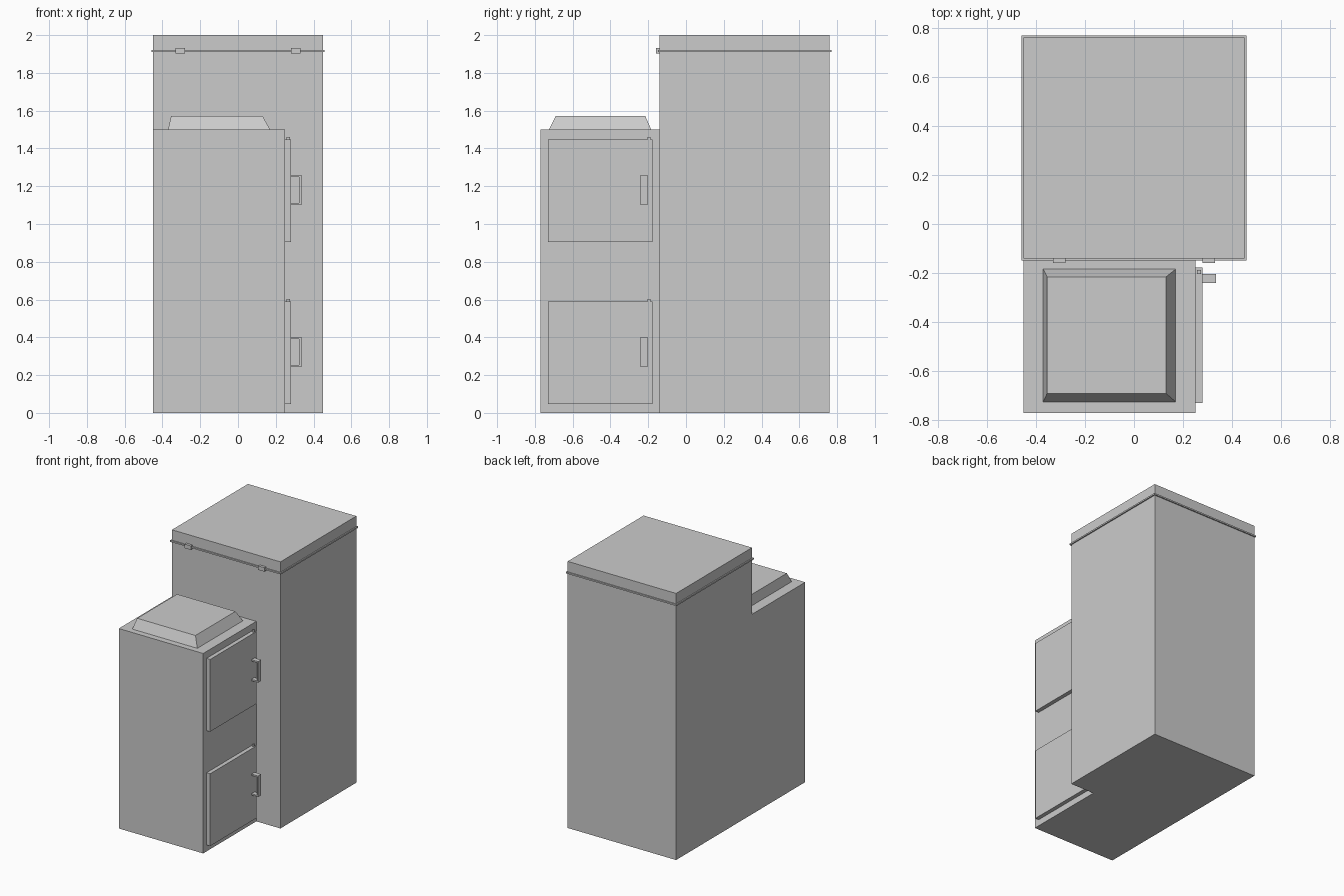
import bpy
import bmesh

if "Cube" in bpy.data.objects:
    bpy.data.objects.remove(bpy.data.objects["Cube"])


def finish(name, bm):
    bmesh.ops.recalc_face_normals(bm, faces=bm.faces)
    mesh = bpy.data.meshes.new(name)
    bm.to_mesh(mesh)
    bm.free()
    obj = bpy.data.objects.new(name, mesh)
    bpy.context.collection.objects.link(obj)
    return obj


def loft(name, lower, upper, z0, z1):
    """Solid between two rectangles given as (x0, x1, y0, y1)."""
    bm = bmesh.new()
    rings = []
    for (x0, x1, y0, y1), z in ((lower, z0), (upper, z1)):
        rings.append([bm.verts.new((x, y, z)) for x, y in
                      ((x0, y0), (x1, y0), (x1, y1), (x0, y1))])
    a, b = rings
    bm.faces.new(a[::-1])
    bm.faces.new(b)
    for i in range(4):
        j = (i + 1) % 4
        bm.faces.new((a[i], a[j], b[j], b[i]))
    return finish(name, bm)


def box(name, x0, x1, y0, y1, z0, z1):
    rect = (x0, x1, y0, y1)
    return loft(name, rect, rect, z0, z1)


def handle(name, x0, x1, y0, y1, z0, z1, t):
    """C-shaped strap profile in xz, extruded along y."""
    profile = [(x0, z0), (x1, z0), (x1, z1), (x0, z1),
               (x0, z1 - t), (x1 - t, z1 - t), (x1 - t, z0 + t), (x0, z0 + t)]
    bm = bmesh.new()
    face = bm.faces.new([bm.verts.new((x, y0, z)) for x, z in profile])
    ext = bmesh.ops.extrude_face_region(bm, geom=[face], use_keep_orig=True)
    verts = [g for g in ext["geom"] if isinstance(g, bmesh.types.BMVert)]
    bmesh.ops.translate(bm, verts=verts, vec=(0, y1 - y0, 0))
    return finish(name, bm)


# Tall rear cabinet with its lid seam band and two front latches
box("rear_cabinet", -0.45, 0.45, -0.14, 0.76, 0, 2.0)
box("lid_band", -0.459, 0.459, -0.149, 0.769, 1.911, 1.922)
for side, x in (("left", -0.305), ("right", 0.305)):
    box(f"lid_latch_{side}", x - 0.025, x + 0.025, -0.16, -0.14, 1.902, 1.932)

# Lower front cabinet with tapered top cover
box("front_cabinet", -0.45, 0.25, -0.77, -0.14, 0, 1.5)
loft("top_cover", (-0.37, 0.17, -0.725, -0.184),
     (-0.354, 0.13, -0.69, -0.216), 1.5, 1.572)

# Two side doors, each with a handle and a hinge pin
for label, z in (("lower", 0.048), ("upper", 0.906)):
    box(f"{label}_door", 0.25, 0.28, -0.73, -0.178, z, z + 0.542)
    handle(f"{label}_door_handle", 0.28, 0.335, -0.24, -0.204,
           z + 0.195, z + 0.353, 0.011)
    box(f"{label}_hinge_pin", 0.257, 0.274, -0.204, -0.187, z + 0.53, z + 0.554)
